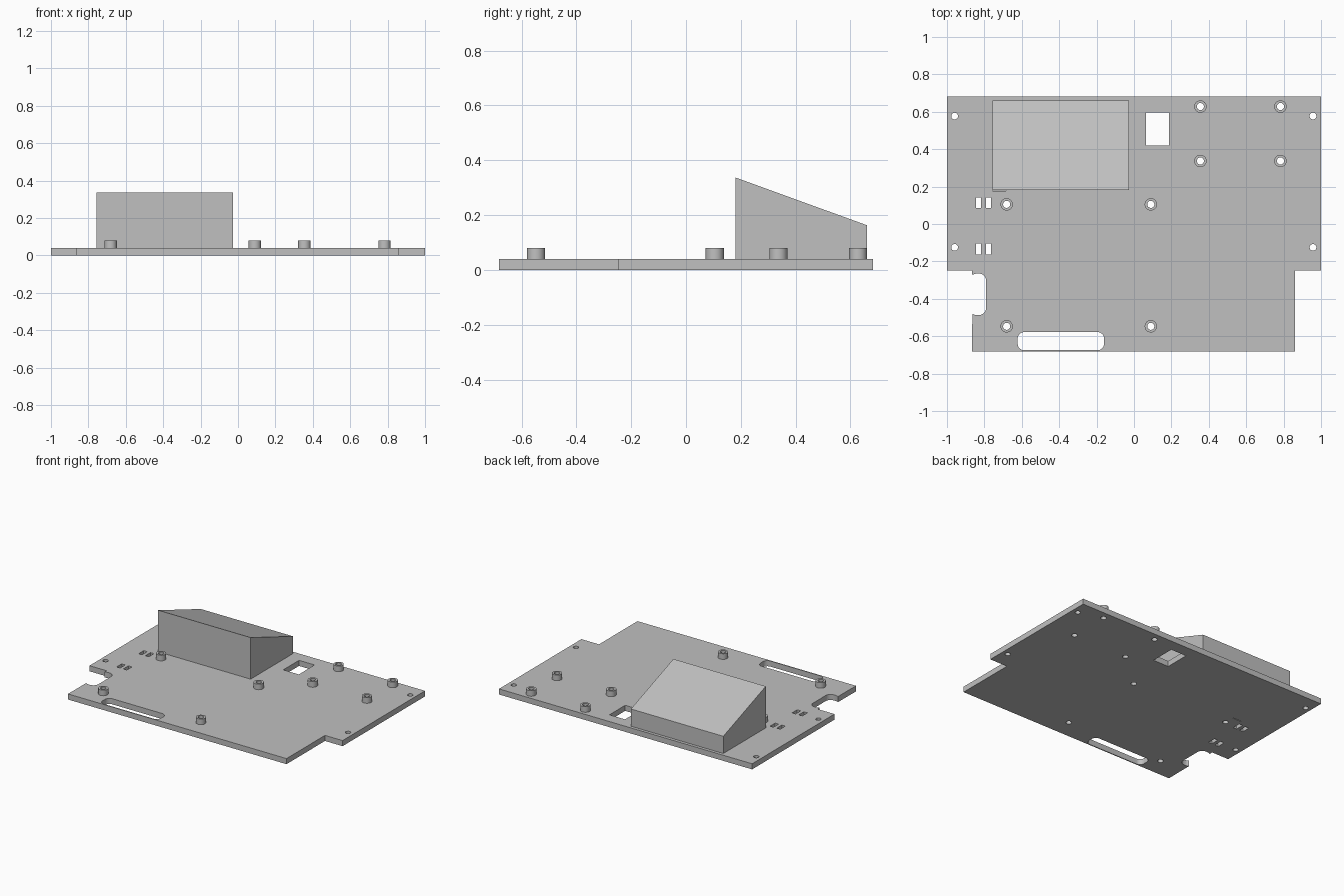
import bpy, bmesh
from math import sin, cos, pi, radians

cube = bpy.data.objects.get("Cube")
if cube:
    bpy.data.objects.remove(cube, do_unlink=True)

grey = bpy.data.materials.new("matte grey")
grey.use_nodes = True
colour = (0.53, 0.53, 0.53, 1)
grey.diffuse_color = colour
grey.node_tree.nodes["Principled BSDF"].inputs["Base Color"].default_value = colour

THICK = 0.04
POST_TOP = 0.08


def circle(x, y, r, n=32):
    return [(x + r * cos(2 * pi * i / n), y + r * sin(2 * pi * i / n)) for i in range(n)]


def rect(x0, x1, y0, y1):
    return [(x0, y0), (x1, y0), (x1, y1), (x0, y1)]


def rounded_rect(x0, x1, y0, y1, r, n=12):
    """Counter-clockwise loop starting at the lower left corner."""
    centres = rect(x0 + r, x1 - r, y0 + r, y1 - r)
    return [(cx + r * cos(pi + (k + i / n) * pi / 2), cy + r * sin(pi + (k + i / n) * pi / 2))
            for k, (cx, cy) in enumerate(centres) for i in range(n + 1)]


def extrude_loops(name, loops, z0, z1):
    """Solid with the first loop as its outline and the others as holes."""
    curve = bpy.data.curves.new(name, "CURVE")
    curve.dimensions = "2D"
    curve.fill_mode = "BOTH"
    curve.extrude = (z1 - z0) / 2
    for loop in loops:
        spline = curve.splines.new("POLY")
        spline.points.add(len(loop) - 1)
        for point, (x, y) in zip(spline.points, loop):
            point.co = (x, y, 0, 1)
        spline.use_cyclic_u = True
    temp = bpy.data.objects.new(name + " curve", curve)
    bpy.context.collection.objects.link(temp)
    bpy.context.view_layer.update()
    mesh = bpy.data.meshes.new_from_object(temp.evaluated_get(bpy.context.evaluated_depsgraph_get()))
    bpy.data.objects.remove(temp, do_unlink=True)
    bm = bmesh.new()
    bm.from_mesh(mesh)
    bmesh.ops.remove_doubles(bm, verts=bm.verts, dist=0.0001)
    bmesh.ops.translate(bm, verts=bm.verts, vec=(0, 0, (z0 + z1) / 2))
    return finish(name, bm, mesh)


def finish(name, bm, mesh):
    bmesh.ops.recalc_face_normals(bm, faces=bm.faces)
    bm.to_mesh(mesh)
    bm.free()
    mesh.name = name
    mesh.materials.clear()
    mesh.materials.append(grey)
    obj = bpy.data.objects.new(name, mesh)
    bpy.context.collection.objects.link(obj)
    bpy.ops.object.select_all(action="DESELECT")
    obj.select_set(True)
    bpy.context.view_layer.objects.active = obj
    bpy.ops.object.shade_smooth_by_angle(angle=radians(30))
    return obj


# Mounting posts: a group of four at the back right, a group at the front
posts = [(x, y) for x in (0.355, 0.783) for y in (0.337, 0.628)]
posts += [(x, y) for x in (-0.681, 0.09) for y in (0.105, -0.547)]

# Plate outline: wide back, narrower front, rounded notch in the left edge
left, right, step, half = -0.866, 0.861, -0.248, 0.682
notch = [p for p in rounded_rect(-0.88, -0.79, -0.487, -0.265, 0.04) if p[0] > left]
outline = [(left, -half)] + notch + [
    (left, step), (-1, step), (-1, half), (1, half), (1, step), (right, step), (right, -half)]

# Openings through the plate
holes = [circle(x, y, 0.019) for x, y in posts]
holes += [circle(x, y, 0.018) for x in (-0.959, 0.957) for y in (-0.125, 0.577)]
holes.append(rect(0.064, 0.187, 0.419, 0.597))
holes.append(rounded_rect(-0.622, -0.16, -0.675, -0.578, 0.035))
holes += [rect(x, x + 0.028, y, y + 0.058) for x in (-0.845, -0.792) for y in (-0.163, 0.085)]
holes.append(rect(-0.757, -0.685, 0.176, 0.18))
extrude_loops("base_plate", [outline] + holes, 0, THICK)

for i, (x, y) in enumerate(posts, 1):
    extrude_loops(f"mounting_post_{i}", [circle(x, y, 0.033), circle(x, y, 0.019)], THICK, POST_TOP)

# Block with a top sloping down to the back
bm = bmesh.new()
side = [(0.181, THICK), (0.66, THICK), (0.66, 0.163), (0.181, 0.337)]
face = bm.faces.new([bm.verts.new((-0.757, y, z)) for y, z in side])
moved = bmesh.ops.extrude_face_region(bm, geom=[face], use_keep_orig=True)["geom"]
bmesh.ops.translate(bm, verts=[v for v in moved if isinstance(v, bmesh.types.BMVert)], vec=(0.73, 0, 0))
finish("sloped_block", bm, bpy.data.meshes.new("sloped_block"))
